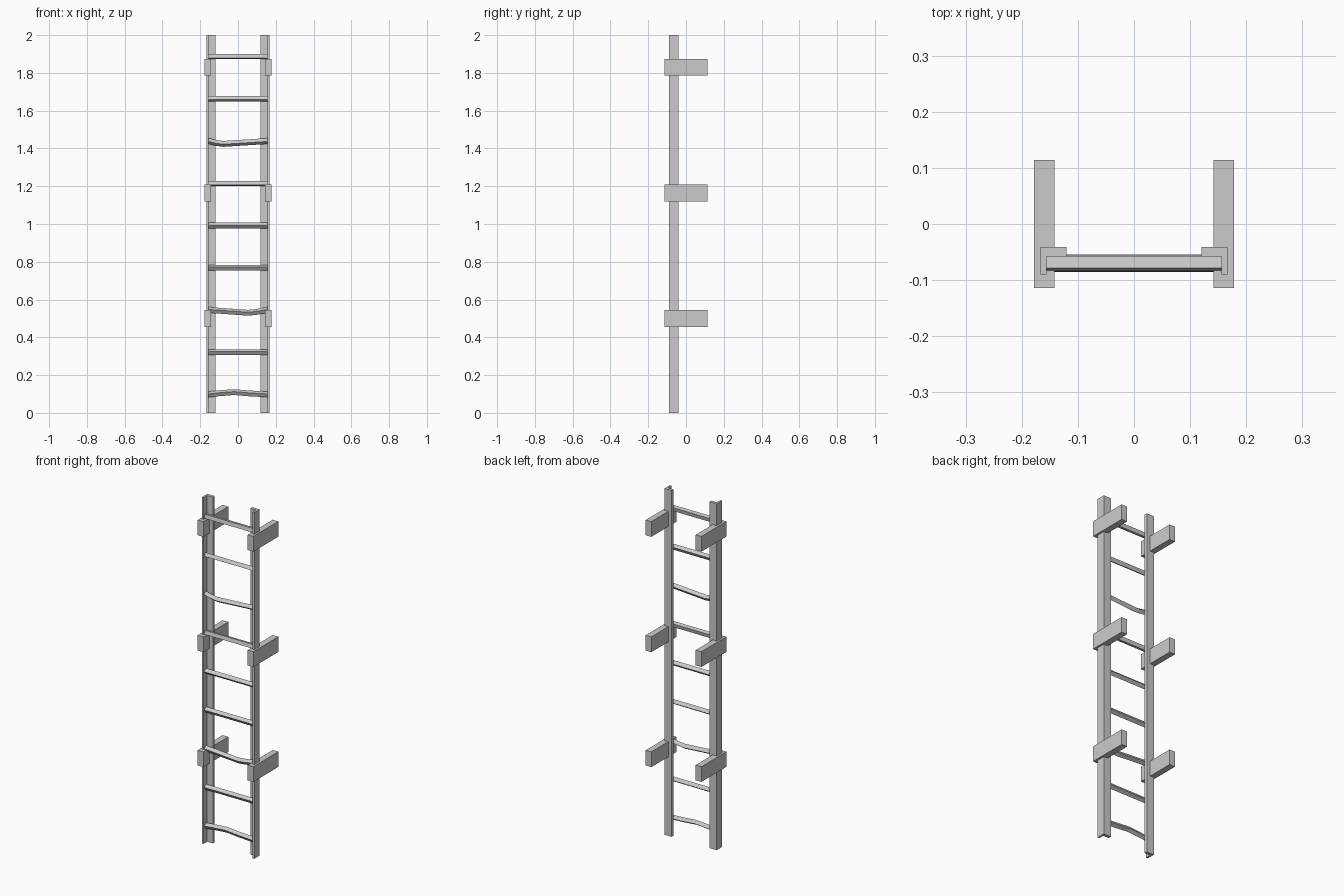
import bpy, bmesh, math

if "Cube" in bpy.data.objects:
    bpy.data.objects.remove(bpy.data.objects["Cube"])


def loft(name, rings):
    """Closed solid through a list of equal-length point rings."""
    bm = bmesh.new()
    vs = [[bm.verts.new(p) for p in ring] for ring in rings]
    n = len(vs[0])
    for a, b in zip(vs, vs[1:]):
        for i in range(n):
            j = (i + 1) % n
            bm.faces.new((a[i], a[j], b[j], b[i]))
    bm.faces.new(vs[0])
    bm.faces.new(vs[-1])
    bmesh.ops.recalc_face_normals(bm, faces=bm.faces)
    me = bpy.data.meshes.new(name)
    bm.to_mesh(me)
    bm.free()
    ob = bpy.data.objects.new(name, me)
    bpy.context.collection.objects.link(ob)
    return ob


def prism(name, profile, z0, z1):
    return loft(name, [[(x, y, z) for x, y in profile] for z in (z0, z1)])


# L-section side rails and wall brackets, one per side
RAIL = [(0.167, -0.09), (0.167, -0.041), (0.12, -0.041),
        (0.12, -0.058), (0.156, -0.058), (0.156, -0.09)]
BRACKET = [(0.142, -0.114), (0.178, -0.114), (0.178, 0.114), (0.142, 0.114)]
for label, s in (("left", -1), ("right", 1)):
    prism(f"{label}_rail", [(s * x, y) for x, y in RAIL], 0, 2)
    for i, z in enumerate((0.50, 1.164, 1.83)):
        prism(f"{label}_bracket_{i + 1}", [(s * x, y) for x, y in BRACKET],
              z - 0.044, z + 0.044)

# Square-bar rungs, each rolled about its axis; some are dented
ROLL = [55, 55, 55, 55, 45, 14, 38, 30, 12]
DENT = {0: [(-0.10, 0.006), (-0.02, 0.012), (0.06, 0.005)],
        2: [(-0.03, -0.009), (0.055, -0.015), (0.10, -0.010)],
        6: [(-0.12, -0.009), (-0.08, -0.015), (0.0, -0.010)]}
HALF_DIAGONAL = 0.0156
for i, roll in enumerate(ROLL):
    z = 0.098 + 0.2235 * i
    path = [(-0.156, 0)] + DENT.get(i, []) + [(0.156, 0)]
    angles = [math.radians(45 - roll + 90 * k) for k in range(4)]
    loft(f"rung_{i + 1}", [[(x, -0.07 + HALF_DIAGONAL * math.cos(a),
                             z + dz + HALF_DIAGONAL * math.sin(a))
                            for a in angles] for x, dz in path])
